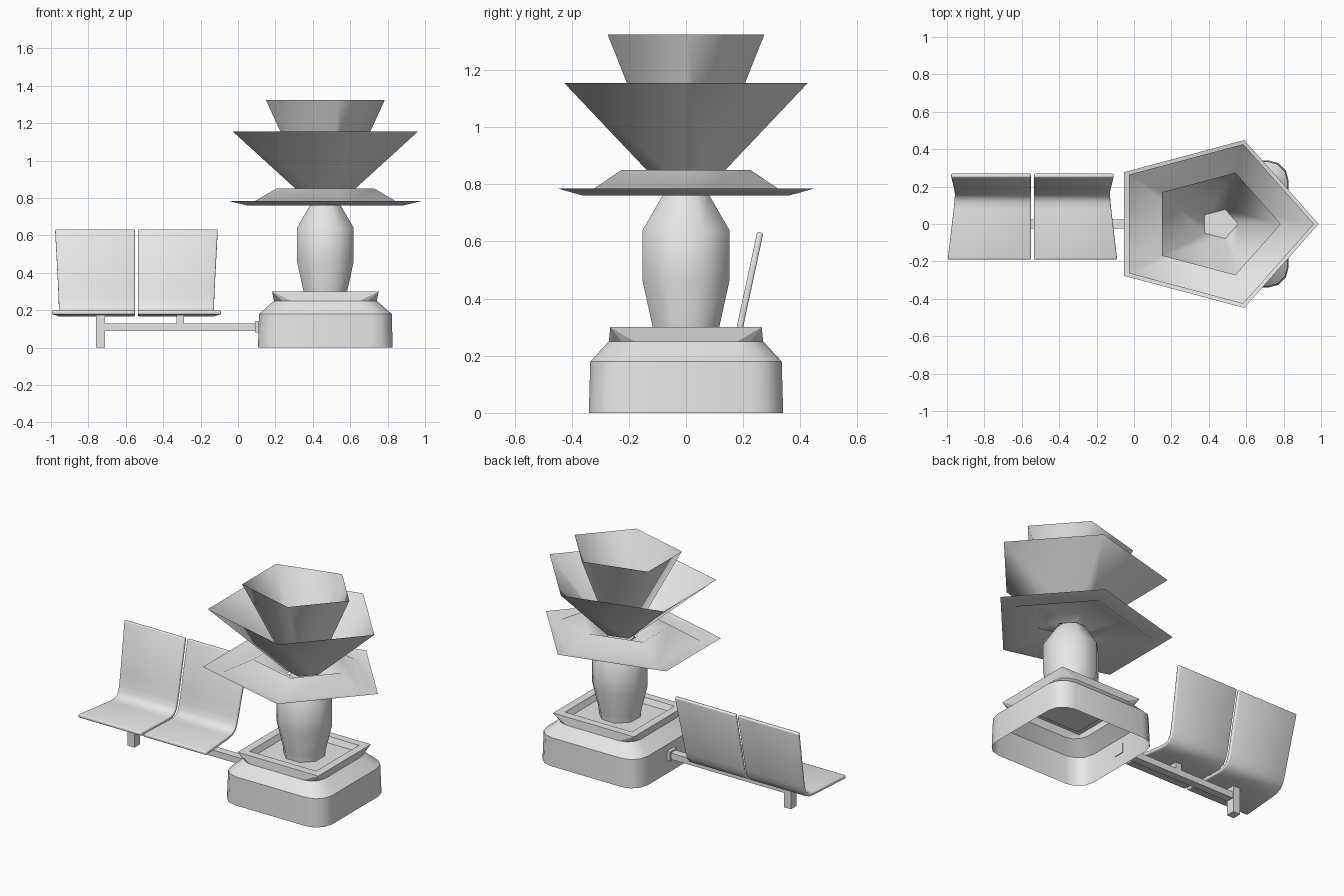
import bpy, bmesh
from math import cos, sin, pi, radians

cube = bpy.data.objects.get("Cube")
if cube:
    bpy.data.objects.remove(cube, do_unlink=True)

grey = bpy.data.materials.new("plain grey")
grey.use_nodes = True
grey.diffuse_color = (0.8, 0.8, 0.8, 1)
grey.node_tree.nodes["Principled BSDF"].inputs["Base Color"].default_value = (0.8, 0.8, 0.8, 1)

CX = 0.467  # axis of base, trunk and petals


def finish(name, bm, angle=None):
    """Turn a bmesh into a named object; angle sets smooth shading."""
    bmesh.ops.remove_doubles(bm, verts=bm.verts, dist=1e-5)
    bmesh.ops.recalc_face_normals(bm, faces=bm.faces)
    mesh = bpy.data.meshes.new(name)
    bm.to_mesh(mesh)
    bm.free()
    mesh.materials.append(grey)
    obj = bpy.data.objects.new(name, mesh)
    bpy.context.collection.objects.link(obj)
    if angle:
        bpy.ops.object.select_all(action='DESELECT')
        obj.select_set(True)
        bpy.context.view_layer.objects.active = obj
        bpy.ops.object.shade_smooth_by_angle(angle=radians(angle))
    return obj


def loft(name, rings, angle=None, cap=False, closed=True):
    """Skin successive rings of points, optionally closing the last."""
    bm = bmesh.new()
    loops = [[bm.verts.new(p) for p in ring] for ring in rings]
    n = len(loops[0])
    for a, b in zip(loops, loops[1:]):
        for i in range(n if closed else n - 1):
            j = (i + 1) % n
            bm.faces.new((a[i], a[j], b[j], b[i]))
    if cap:
        bm.faces.new(loops[-1])
    return finish(name, bm, angle)


def box(name, lo, hi):
    bm = bmesh.new()
    bmesh.ops.create_cube(bm, size=1)
    for v in bm.verts:
        for k in range(3):
            v.co[k] = lo[k] if v.co[k] < 0 else hi[k]
    return finish(name, bm)


def rounded(hx, hy, r, z, steps=3):
    """Rounded rectangle; r = 0 gives sharp corners."""
    ring = []
    for q, (sx, sy) in enumerate(((1, 1), (-1, 1), (-1, -1), (1, -1))):
        for k in range(steps + 1):
            a = pi / 2 * (q + k / steps)
            ring.append((CX + sx * (hx - r) + r * cos(a), sy * (hy - r) + r * sin(a), z))
    return ring


def pentagon(r, z):
    """Squashed pentagon pointing to +x, centred by its extent."""
    return [(CX - 0.0955 * r + r * cos(2 * pi * k / 5),
             0.82 * r * sin(2 * pi * k / 5), z) for k in range(5)]


def octagon(r, z):
    return [(CX + r * cos(pi / 4 * (k + 0.5)), r * sin(pi / 4 * (k + 0.5)), z)
            for k in range(8)]


# Planter base: hollow below
loft("planter_base", [rounded(0.36, 0.34, 0.11, 0), rounded(0.355, 0.335, 0.11, 0.18),
                      rounded(0.275, 0.27, 0.09, 0.25)], 32)

# Flared square tray with a sunken floor
bm_rings = [rounded(0.275, 0.27, 0.09, 0.25), rounded(0.285, 0.265, 0, 0.30),
            rounded(0.235, 0.215, 0, 0.30), rounded(0.22, 0.20, 0, 0.265)]
bm = bmesh.new()
loops = [[bm.verts.new(p) for p in ring] for ring in bm_rings]
for a, b in zip(loops, loops[1:]):
    for i in range(len(a)):
        j = (i + 1) % len(a)
        bm.faces.new((a[i], a[j], b[j], b[i]))
bm.faces.new(loops[-1])
bmesh.ops.remove_doubles(bm, verts=bm.verts, dist=1e-5)
finish("planter_tray", bm, 20)

# Trunk
loft("trunk", [octagon(r, z) for r, z in
               ((0.123, 0.265), (0.126, 0.30), (0.164, 0.46), (0.164, 0.64), (0.086, 0.765))],
     60, cap=True)

# Petal layers: thin pentagonal sheets
loft("lower_petals", [pentagon(r, z) for r, z in
                      ((0.575, 0.785), (0.46, 0.76), (0.29, 0.85), (0.10, 0.77))], 180)
loft("middle_petals", [pentagon(r, z) for r, z in ((0.547, 1.155), (0.11, 0.795))], 180)
loft("upper_petals", [pentagon(r, z) for r, z in ((0.352, 1.325), (0.10, 0.83))], 180)
bm = bmesh.new()
bm.faces.new([bm.verts.new(p) for p in pentagon(0.10, 0.83)])
finish("petal_floor", bm)

# Bench seats: side profile as (y, z, inset of the outer side)
MID = -0.543
profile = [(-0.19, 0.188, 0), (0.08, 0.178, 0.032), (0.12, 0.181, 0.036),
           (0.15, 0.194, 0.038), (0.168, 0.22, 0.038), (0.18, 0.26, 0.037),
           (0.195, 0.33, 0.034), (0.26, 0.632, 0.018)]
for side, name in ((-1, "right_seat"), (1, "left_seat")):
    rows = [[(MID + side * 0.008, y, z), (MID + side * (0.453 - inset), y, z)]
            for y, z, inset in profile]
    seat = loft(name, rows, 40, closed=False)
    shell = seat.modifiers.new("thickness", 'SOLIDIFY')
    shell.thickness = 0.022
    shell.offset = 0
    edge = seat.modifiers.new("round_edges", 'BEVEL')
    edge.width = 0.007
    edge.segments = 2
    edge.limit_method = 'ANGLE'
    edge.angle_limit = radians(50)

# Bench support
box("support_beam", (-0.715, -0.025, 0.09), (0.11, 0.025, 0.13))
box("beam_flange", (0.09, -0.035, 0.08), (0.113, 0.035, 0.14))
box("bench_leg", (-0.76, -0.028, 0), (-0.71, 0.028, 0.175))
box("seat_post", (-0.33, -0.025, 0.13), (-0.29, 0.025, 0.175))
